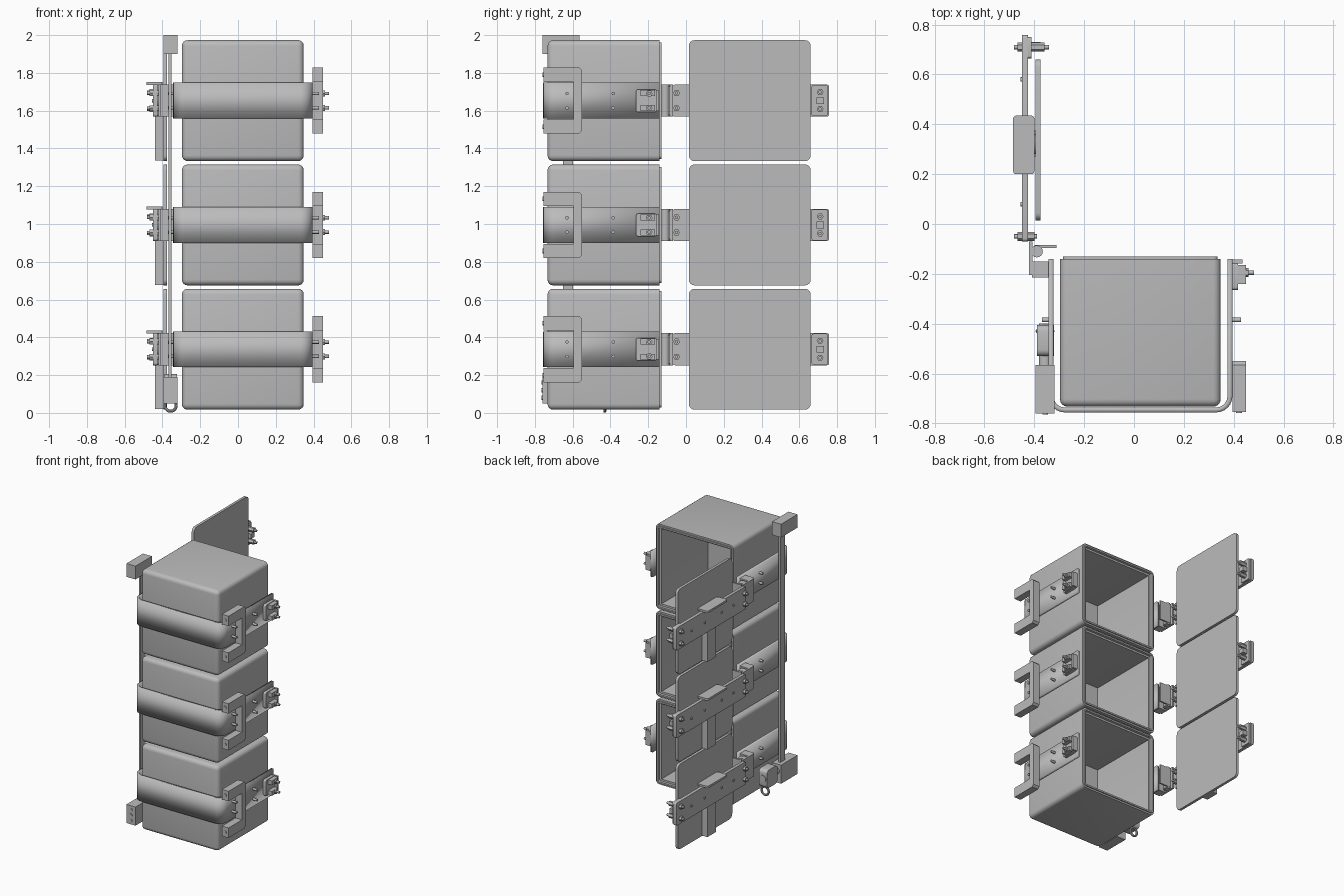
import bpy, bmesh
from math import pi, sin, cos
from mathutils import Matrix, Vector

default = bpy.data.objects.get("Cube")
if default:
    bpy.data.objects.remove(default)

grey = bpy.data.materials.new("light_grey")
grey.use_nodes = True
grey.diffuse_color = (0.5, 0.5, 0.5, 1)
grey.node_tree.nodes["Principled BSDF"].inputs["Base Color"].default_value = (0.5, 0.5, 0.5, 1)


def finish(name, bm, smooth=False):
    bmesh.ops.recalc_face_normals(bm, faces=bm.faces)
    mesh = bpy.data.meshes.new(name)
    bm.to_mesh(mesh)
    bm.free()
    mesh.materials.append(grey)
    obj = bpy.data.objects.new(name, mesh)
    bpy.context.collection.objects.link(obj)
    if smooth:
        bpy.ops.object.select_all(action='DESELECT')
        obj.select_set(True)
        bpy.context.view_layer.objects.active = obj
        bpy.ops.object.shade_smooth_by_angle(angle=0.6)
    return obj


def cube(x, y, z):
    """Box mesh from (min, max) ranges."""
    bm = bmesh.new()
    size = [r[1] - r[0] for r in (x, y, z)]
    mid = Vector([sum(r) / 2 for r in (x, y, z)])
    bmesh.ops.create_cube(bm, size=1, matrix=Matrix.Translation(mid) @ Matrix.Diagonal((*size, 1)))
    return bm


def box(name, x, y, z, round_axis=None, radius=0.02):
    """Box whose edges along one axis may be rounded."""
    bm = cube(x, y, z)
    if round_axis is not None:
        edges = [e for e in bm.edges
                 if abs((e.verts[0].co - e.verts[1].co).normalized()[round_axis]) > 0.9]
        bmesh.ops.bevel(bm, geom=edges, offset=radius, segments=4, profile=0.5, affect='EDGES')
    return finish(name, bm, round_axis is not None)


def rod(name, axis, start, end, a, b, radius, sides=12):
    """Cylinder along an axis; a and b are the other two coordinates in order."""
    bm = bmesh.new()
    turn = {'X': Matrix.Rotation(pi / 2, 4, 'Y'), 'Y': Matrix.Rotation(pi / 2, 4, 'X'),
            'Z': Matrix.Identity(4)}[axis]
    mid = [a, b]
    mid.insert('XYZ'.index(axis), (start + end) / 2)
    bmesh.ops.create_cone(bm, cap_ends=True, segments=sides, radius1=radius, radius2=radius,
                          depth=abs(end - start), matrix=Matrix.Translation(mid) @ turn)
    return finish(name, bm, sides > 6)


def prism(name, axis, outline, low, high):
    """Extrude an outline along an axis."""
    bm = bmesh.new()
    verts = []
    for p in outline:
        co = list(p)
        co.insert('XYZ'.index(axis), low)
        verts.append(bm.verts.new(co))
    face = bm.faces.new(verts)
    grown = bmesh.ops.extrude_face_region(bm, geom=[face])['geom']
    step = [0, 0, 0]
    step['XYZ'.index(axis)] = high - low
    bmesh.ops.translate(bm, vec=step, verts=[g for g in grown if isinstance(g, bmesh.types.BMVert)])
    return finish(name, bm)


def container(z):
    """Rounded open box with a raised rim and deep cavity."""
    bm = cube((-0.297, 0.348), (-0.733, -0.14), (z - 0.32, z + 0.32))
    edges = [e for e in bm.edges if min(v.co.y for v in e.verts) < -0.5]
    bmesh.ops.bevel(bm, geom=edges, offset=0.03, segments=4, profile=0.5, affect='EDGES')
    back = max(bm.faces, key=lambda f: f.calc_center_median().y)
    for inset, travel in ((0.012, 0.009), (0.012, -0.02), (0.014, -0.55)):
        bmesh.ops.inset_region(bm, faces=[back], thickness=inset, use_even_offset=True)
        new = bmesh.ops.extrude_discrete_faces(bm, faces=[back])['faces']
        back = new[0]
        bmesh.ops.translate(bm, vec=(0, travel, 0), verts=back.verts)
    finish("container", bm, True)


def strap(z):
    """U-shaped band around the front and both sides."""
    left, right, front, back, r = -0.333, 0.385, -0.746, -0.14, 0.055
    path = [(left, back)]
    for i in range(7):
        a = pi + i * pi / 12
        path.append((left + r + r * cos(a), front + r + r * sin(a)))
    for i in range(7):
        a = 1.5 * pi + i * pi / 12
        path.append((right - r + r * cos(a), front + r + r * sin(a)))
    path.append((right, back))
    bm = bmesh.new()
    rows = [[bm.verts.new((x, y, z + h)) for x, y in path] for h in (-0.095, 0.095)]
    for i in range(len(path) - 1):
        bm.faces.new((rows[0][i], rows[0][i + 1], rows[1][i + 1], rows[1][i]))
    obj = finish("strap", bm, True)
    mod = obj.modifiers.new("thickness", 'SOLIDIFY')
    mod.thickness, mod.offset = 0.02, 0


def bolt(x0, x1, y, z):
    rod("bolt", 'X', x0, x1, y, z, 0.009)


def nut(x0, x1, y, z):
    rod("nut", 'X', x0, x1, y, z, 0.018, 6)


def module(z):
    container(z)
    strap(z)

    # Open C handle bracket on the side
    y0, y1, y2, h, k = -0.755, -0.595, -0.55, 0.175, 0.1
    c = 0.015
    prism("handle_bracket", 'X', [
        (y0, z - h), (y2 - c, z - h), (y2, z - h + c), (y2, z + h - c), (y2 - c, z + h),
        (y0, z + h), (y0, z + k), (y1, z + k), (y1, z - k), (y0, z - k)], 0.395, 0.45)
    for s in (-1, 1):
        rod("bracket_screw", 'Y', y0 - 0.004, y0 + 0.02, 0.422, z + s * 0.138, 0.012)

    # Screws through the strap sides and catch with two pins
    for s in (-1, 1):
        for y in (-0.385, -0.63):
            bolt(0.39, 0.43, y, z + s * 0.038)
        bolt(-0.37, -0.335, -0.385, z + s * 0.038)
        box("catch_arm", (0.395, 0.45), (-0.24, -0.165), (z + s * 0.04 - 0.016, z + s * 0.04 + 0.016))
        bolt(0.4, 0.482, -0.195, z + s * 0.038)
        nut(0.448, 0.46, -0.195, z + s * 0.038)
    box("catch_base", (0.394, 0.418), (-0.265, -0.155), (z - 0.06, z + 0.06), 0, 0.012)
    box("catch_lip", (0.385, 0.435), (-0.158, -0.142), (z - 0.055, z + 0.055))

    # Hinge between the strap and the door bar
    box("hinge_block", (-0.41, -0.325), (-0.215, -0.15), (z - 0.085, z + 0.085))
    box("hinge_leaf", (-0.422, -0.408), (-0.205, -0.07), (z - 0.085, z + 0.085))
    box("hinge_stop", (-0.4, -0.31), (-0.096, -0.084), (z - 0.075, z + 0.075))
    rod("hinge_barrel", 'Z', z - 0.085, z + 0.085, -0.39, -0.11, 0.024, 16)

    # Door with its carrying bar
    box("door", (-0.395, -0.375), (0.015, 0.66), (z - 0.32, z + 0.32), 0, 0.03)
    box("door_bar", (-0.45, -0.426), (-0.07, 0.758), (z - 0.085, z + 0.085), 0, 0.012)
    box("door_tab", (-0.485, -0.4), (0.2, 0.435), (z + 0.083, z + 0.098), 2, 0.012)
    box("door_strip", (-0.44, -0.395), (0.27, 0.375), (z - 0.317, z - 0.08))
    rod("door_pivot", 'X', -0.427, -0.394, 0.32, z, 0.04, 20)
    for y in (0.08, 0.22, 0.42, 0.58):
        bolt(-0.456, -0.445, y, z)

    # Bolts at the hinge end and clasp at the free end
    box("clasp_plate", (-0.427, -0.412), (0.665, 0.75), (z - 0.082, z + 0.082), 0, 0.01)
    box("clasp_core", (-0.415, -0.375), (0.692, 0.73), (z - 0.018, z + 0.018))
    for s in (-1, 1):
        bolt(-0.482, -0.39, -0.05, z + s * 0.04)
        nut(-0.468, -0.45, -0.05, z + s * 0.04)
        nut(-0.426, -0.4, -0.05, z + s * 0.04)
        bolt(-0.482, -0.342, 0.71, z + s * 0.045)
        nut(-0.468, -0.45, 0.71, z + s * 0.045)
        nut(-0.414, -0.36, 0.71, z + s * 0.045)


for i in range(3):
    module(0.337 + i * 0.658)

# Locking bar running past all three containers, with end blocks
box("locking_bar", (-0.367, -0.352), (-0.652, -0.597), (0.1, 1.95))
box("top_block", (-0.395, -0.32), (-0.76, -0.565), (1.9, 2.0))
box("bottom_block", (-0.395, -0.32), (-0.76, -0.565), (0.05, 0.19))
for z in (0.08, 0.12, 0.16):
    rod("block_screw", 'Y', -0.764, -0.74, -0.357, z, 0.011)

# Hanging lock beside the bottom block
box("lock_body", (-0.39, -0.322), (-0.53, -0.405), (0.07, 0.205), 0, 0.025)
rod("lock_pin", 'Y', -0.57, -0.4, -0.357, 0.14, 0.025, 16)
bpy.ops.mesh.primitive_torus_add(major_radius=0.03, minor_radius=0.008, major_segments=20, minor_segments=8,
                                 location=(-0.357, -0.43, 0.039), rotation=(pi / 2, 0, 0))
ring = bpy.context.object
ring.name = "lock_ring"
ring.data.materials.append(grey)
bpy.ops.object.shade_smooth_by_angle(angle=0.6)
